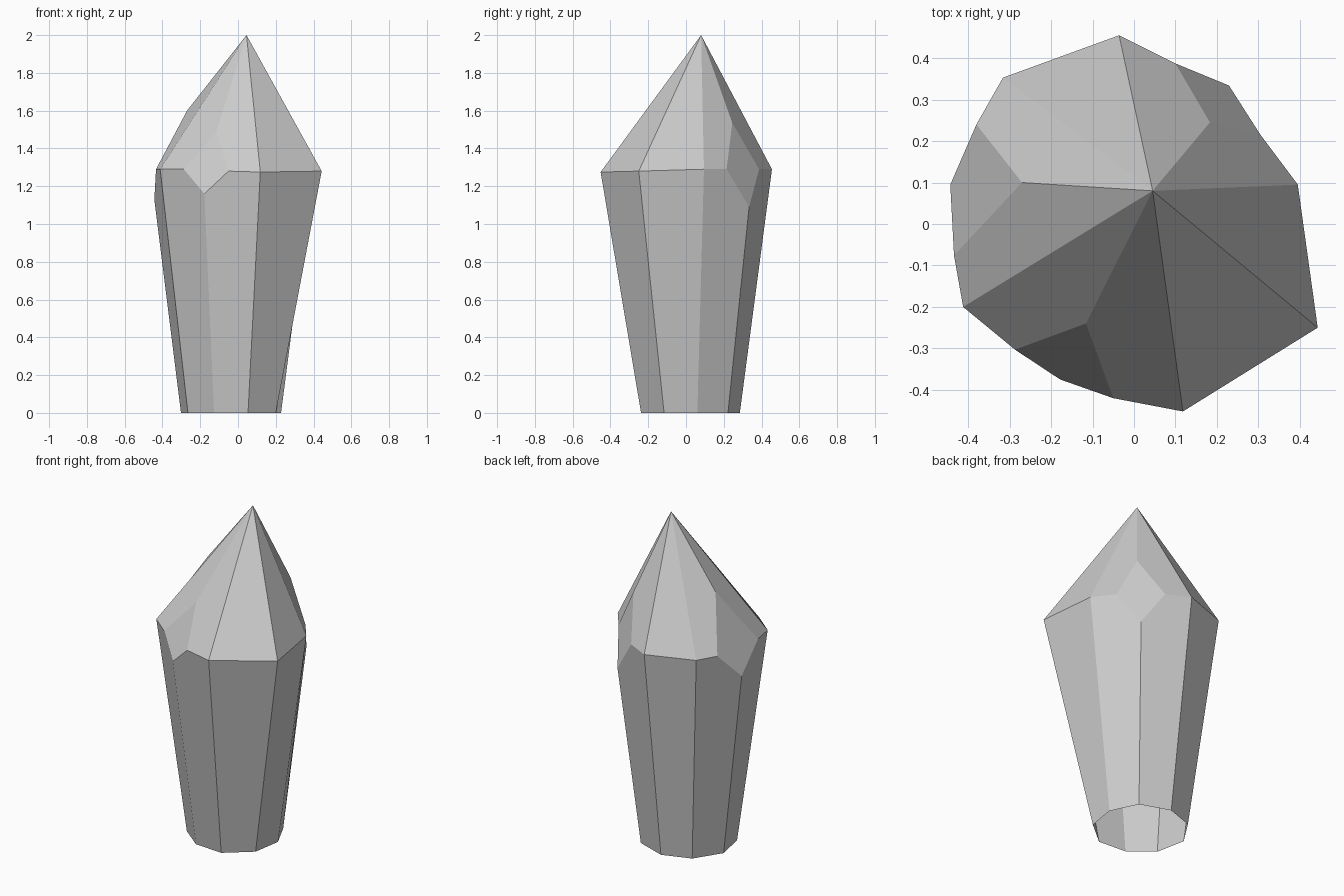
import bpy
import bmesh

if "Cube" in bpy.data.objects:
    bpy.data.objects.remove(bpy.data.objects["Cube"])

APEX = (0.045, 0.08, 2.0)

# Corners counter-clockwise: base (x, y), then the shoulder.
# Plain corner: one shoulder point. Chipped corner: low, first side, second side, top.
CORNERS = [
    ((0.20, -0.116), [(0.443, -0.25, 1.28)]),
    ((0.228, 0.06), [(0.395, 0.095, 1.29)]),
    ((0.15, 0.222), [(0.229, 0.334, 1.09), (0.305, 0.215, 1.29),
                     (0.10, 0.387, 1.29), (0.183, 0.245, 1.535)]),
    ((-0.03, 0.285), [(-0.036, 0.455, 1.29)]),
    ((-0.20, 0.226), [(-0.316, 0.353, 1.29)]),
    ((-0.302, 0.068), [(-0.443, 0.095, 1.13), (-0.38, 0.24, 1.29),
                       (-0.434, -0.076, 1.29), (-0.27, 0.10, 1.60)]),
    ((-0.265, -0.115), [(-0.412, -0.20, 1.29)]),
    ((-0.127, -0.225), [(-0.178, -0.375, 1.16), (-0.287, -0.303, 1.29),
                        (-0.05, -0.42, 1.28), (-0.116, -0.24, 1.485)]),
    ((0.053, -0.238), [(0.118, -0.452, 1.275)]),
]

bm = bmesh.new()
apex = bm.verts.new(APEX)
columns = [(bm.verts.new((*base, 0)), [bm.verts.new(p) for p in shoulder])
           for base, shoulder in CORNERS]

for i, (base_a, a) in enumerate(columns):
    base_b, b = columns[(i + 1) % len(columns)]
    chip_a, chip_b = len(a) == 4, len(b) == 4
    # tapered wall
    right = [b[0], b[1]] if chip_b else [b[0]]
    left = [a[2], a[0]] if chip_a else [a[0]]
    bm.faces.new([base_a, base_b] + right + left)
    # pointed cap
    start = [a[3], a[2]] if chip_a else [a[0]]
    end = [b[1], b[3]] if chip_b else [b[0]]
    bm.faces.new([apex] + start + end)
    # chipped facet
    if chip_a:
        bm.faces.new([a[0], a[2], a[3], a[1]])

# open-bottomed, flat-shaded crystal
mesh = bpy.data.meshes.new("crystal")
bm.normal_update()
bm.to_mesh(mesh)
bm.free()
bpy.context.collection.objects.link(bpy.data.objects.new("crystal", mesh))
